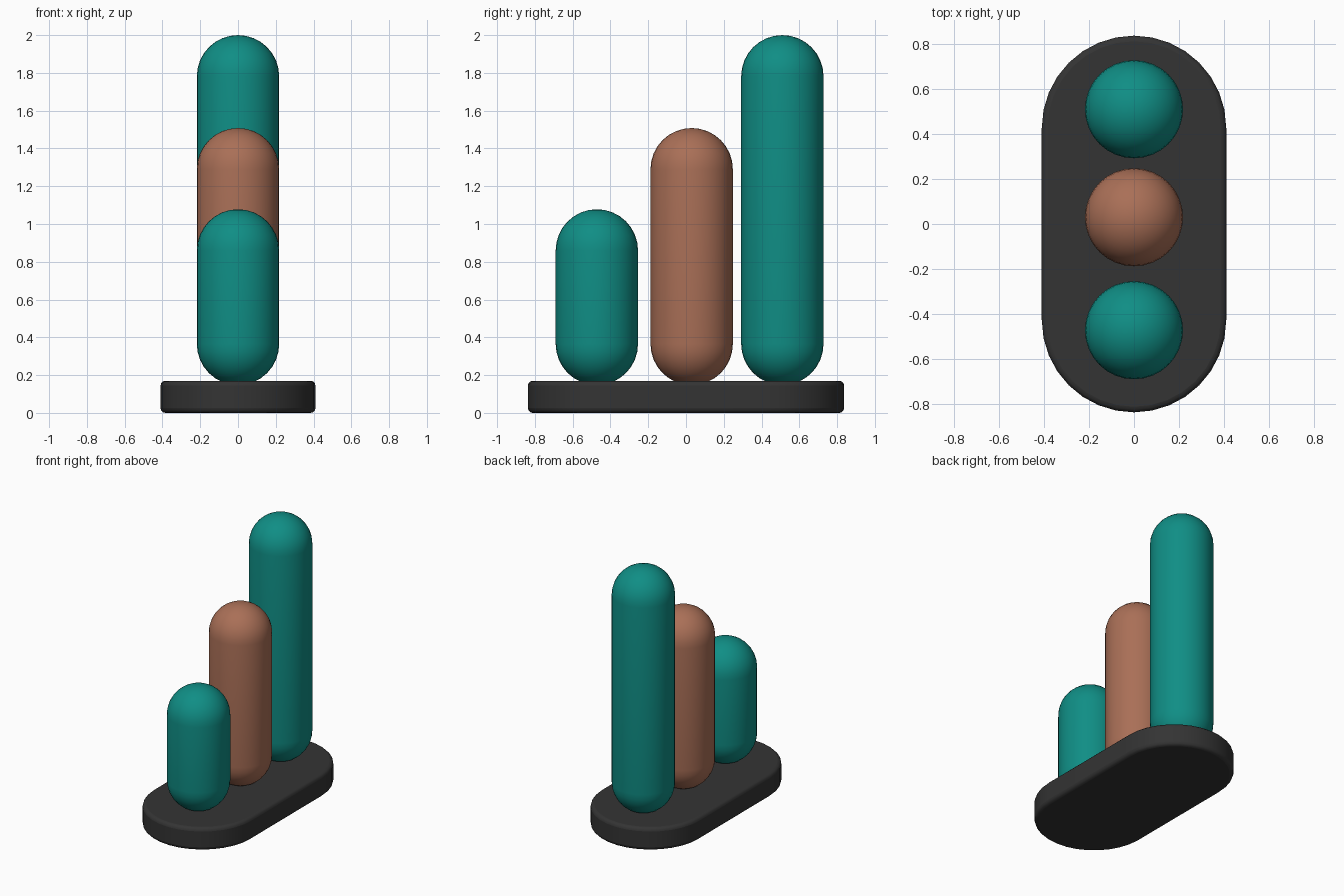
import bpy
import bmesh
from math import sin, cos, pi, radians
from mathutils import Vector

cube = bpy.data.objects.get("Cube")
if cube:
    bpy.data.objects.remove(cube, do_unlink=True)


def make_material(name, rgb):
    mat = bpy.data.materials.new(name)
    mat.use_nodes = True
    color = (*rgb, 1.0)
    mat.diffuse_color = color
    mat.node_tree.nodes["Principled BSDF"].inputs["Base Color"].default_value = color
    return mat


teal = make_material("teal", (0.005, 0.27, 0.235))
copper = make_material("copper", (0.40, 0.16, 0.095))
charcoal = make_material("charcoal", (0.034, 0.034, 0.034))


def add_object(name, bm, mat):
    bmesh.ops.recalc_face_normals(bm, faces=bm.faces)
    mesh = bpy.data.meshes.new(name)
    bm.to_mesh(mesh)
    bm.free()
    mesh.materials.append(mat)
    obj = bpy.data.objects.new(name, mesh)
    bpy.context.collection.objects.link(obj)
    return obj


def smooth(obj, angle):
    bpy.ops.object.select_all(action="DESELECT")
    obj.select_set(True)
    bpy.context.view_layer.objects.active = obj
    bpy.ops.object.shade_smooth_by_angle(angle=radians(angle))


def capsule(name, y, bottom, top, mat, radius=0.218, rings=8, sides=32):
    """Round-ended pillar, turned from a half outline."""
    bm = bmesh.new()
    outline = []
    for start, centre in ((-pi / 2, bottom + radius), (0, top - radius)):
        for i in range(rings + 1):
            a = start + pi / 2 * i / rings
            outline.append(bm.verts.new((radius * cos(a), 0, centre + radius * sin(a))))
    edges = [bm.edges.new(pair) for pair in zip(outline, outline[1:])]
    bmesh.ops.spin(bm, geom=outline + edges, cent=(0, 0, 0), axis=(0, 0, 1),
                   angle=2 * pi, steps=sides)
    bmesh.ops.remove_doubles(bm, verts=bm.verts, dist=0.0005)
    obj = add_object(name, bm, mat)
    obj.location.y = y
    smooth(obj, 60)


def stadium_base(name, half_width, half_length, height, mat, steps=16):
    """Slab with two half-round ends and softened rims."""
    bm = bmesh.new()
    ring = []
    for start, side in ((0, 1), (pi, -1)):
        for i in range(steps + 1):
            a = start + pi * i / steps
            ring.append(bm.verts.new((half_width * cos(a),
                                      side * (half_length - half_width) + half_width * sin(a), 0)))
    face = bm.faces.new(ring)
    lifted = bmesh.ops.extrude_face_region(bm, geom=[face])["geom"]
    bmesh.ops.translate(bm, vec=Vector((0, 0, height)),
                        verts=[g for g in lifted if isinstance(g, bmesh.types.BMVert)])
    obj = add_object(name, bm, mat)
    bevel = obj.modifiers.new("soft_rim", "BEVEL")
    bevel.width = 0.025
    bevel.segments = 3
    bevel.limit_method = "ANGLE"
    bevel.angle_limit = radians(40)
    smooth(obj, 40)


stadium_base("base", 0.41, 0.837, 0.17, charcoal)

# Three pillars rising from front to back
capsule("front_pillar", -0.472, 0.147, 1.078, teal)
capsule("middle_pillar", 0.03, 0.147, 1.508, copper)
capsule("back_pillar", 0.51, 0.147, 2.0, teal)
